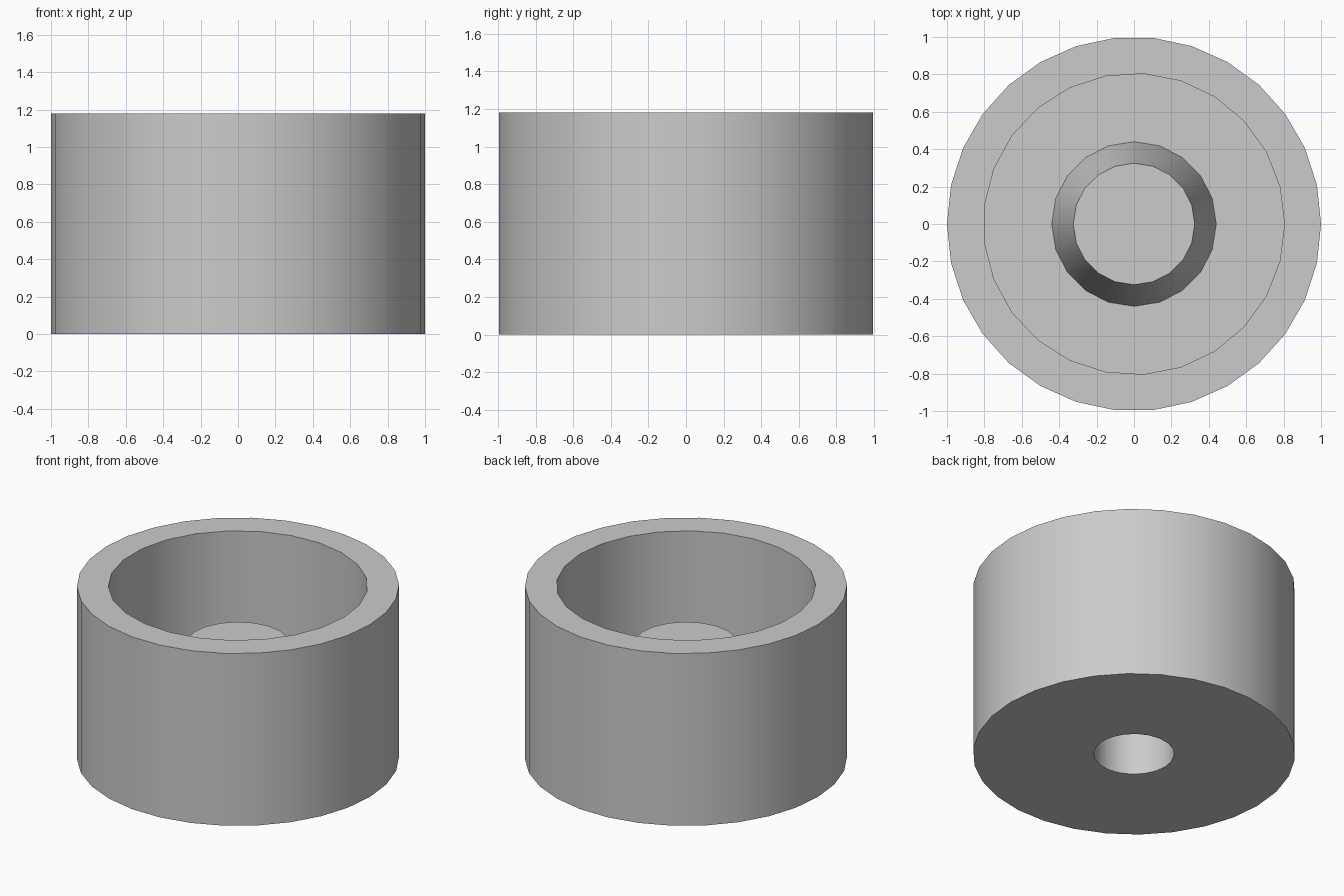
import bpy, bmesh
from math import cos, sin, tau, radians

default = bpy.data.objects.get("Cube")
if default:
    bpy.data.objects.remove(default, do_unlink=True)

HEIGHT, FLOOR = 1.18, 0.2
BOSS_TOP, HOLE_DEPTH = 0.78, 0.55

grey = bpy.data.materials.new("plain grey")
grey.use_nodes = True
colour = (0.6, 0.6, 0.6, 1)
grey.diffuse_color = colour
grey.node_tree.nodes["Principled BSDF"].inputs["Base Color"].default_value = colour

bm = bmesh.new()


def ring(radius, z, sides):
    """Closed loop of edges around the z axis."""
    verts = [bm.verts.new((radius * cos(tau * i / sides), radius * sin(tau * i / sides), z))
             for i in range(sides)]
    for i in range(sides):
        bm.edges.new((verts[i - 1], verts[i]))
    return verts


def wall(low, high):
    """Quads between two rings with equal side counts."""
    for i in range(len(low)):
        bm.faces.new((low[i - 1], low[i], high[i], high[i - 1]))


def annulus(outer, inner):
    """Flat face with a round opening."""
    edges = [bm.edges.get((r[i - 1], r[i])) for r in (outer, inner) for i in range(len(r))]
    bmesh.ops.triangle_fill(bm, edges=edges, use_beauty=True, normal=(0, 0, 1))


# Outer shell
outer_low, outer_high = ring(1, 0, 30), ring(1, HEIGHT, 30)
wall(outer_low, outer_high)

# Open cavity and rim
cavity_low, cavity_high = ring(0.805, FLOOR, 25), ring(0.805, HEIGHT, 25)
wall(cavity_low, cavity_high)
annulus(outer_high, cavity_high)

# Tapered central boss rising from the floor
boss_low, boss_high = ring(0.44, FLOOR, 20), ring(0.325, BOSS_TOP, 20)
wall(boss_low, boss_high)
bm.faces.new(boss_high)
annulus(cavity_low, boss_low)

# Blind hole in the underside
hole_low, hole_high = ring(0.25, 0, 20), ring(0.25, HOLE_DEPTH, 20)
wall(hole_low, hole_high)
bm.faces.new(hole_high)
annulus(outer_low, hole_low)

bmesh.ops.recalc_face_normals(bm, faces=bm.faces)
mesh = bpy.data.meshes.new("round_cup")
bm.to_mesh(mesh)
bm.free()
mesh.materials.append(grey)

cup = bpy.data.objects.new("round_cup", mesh)
bpy.context.collection.objects.link(cup)
bpy.ops.object.select_all(action="DESELECT")
cup.select_set(True)
bpy.context.view_layer.objects.active = cup
bpy.ops.object.shade_smooth_by_angle(angle=radians(30))
